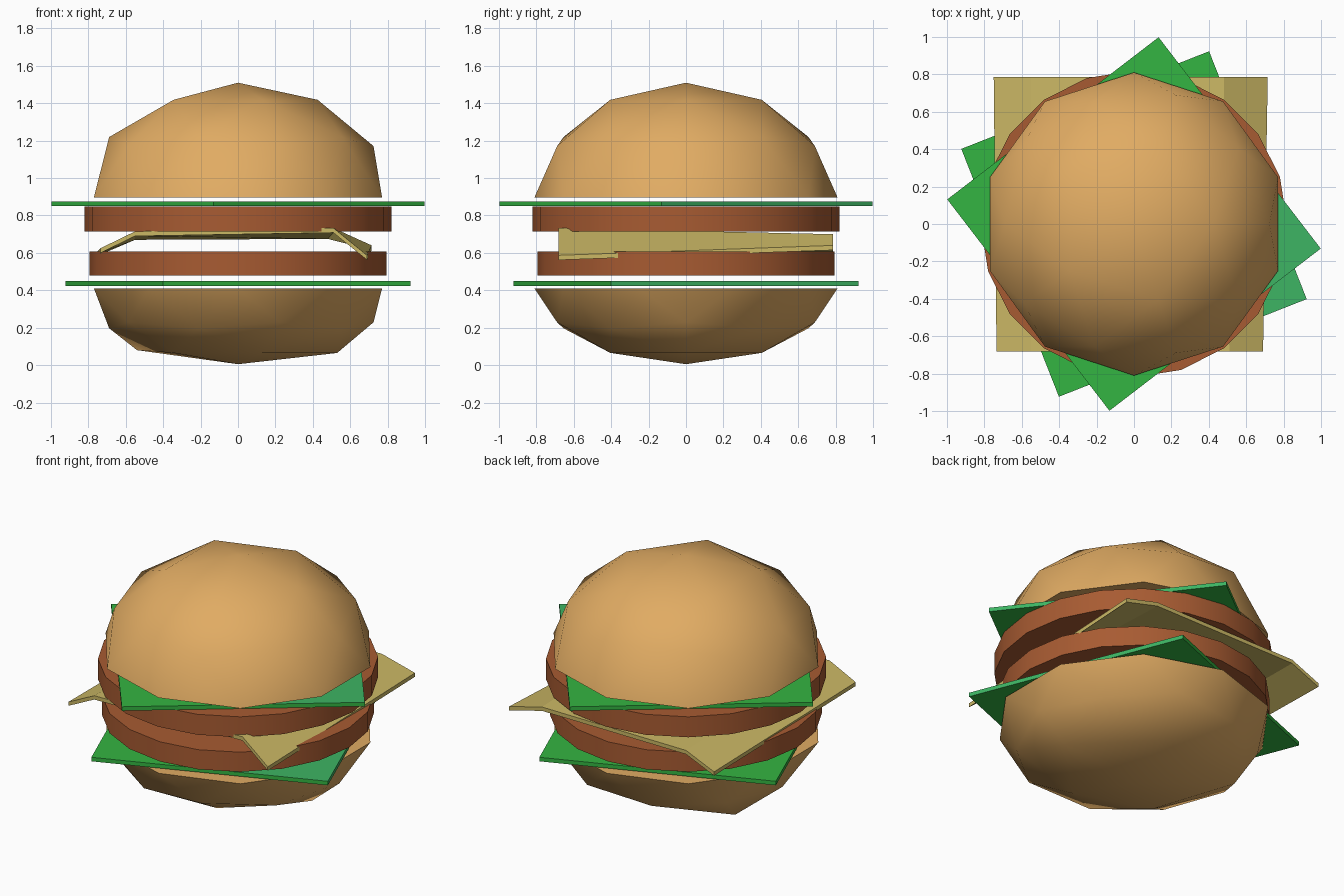
import bpy, bmesh, math
from mathutils import Matrix, Vector

if "Cube" in bpy.data.objects:
    bpy.data.objects.remove(bpy.data.objects["Cube"])


def material(name, rgb):
    m = bpy.data.materials.new(name)
    m.diffuse_color = (*rgb, 1)
    m.use_nodes = True
    m.node_tree.nodes["Principled BSDF"].inputs["Base Color"].default_value = m.diffuse_color
    return m


BUN = material("bun tan", (0.75, 0.41, 0.125))
MEAT = material("patty brown", (0.39, 0.105, 0.032))
CHEESE = material("cheese yellow", (0.60, 0.48, 0.13))
GREEN = material("lettuce green", (0.034, 0.46, 0.054))
TEAL = material("lettuce pale green", (0.047, 0.46, 0.125))


def finish(bm, name, mats, smooth=None):
    bmesh.ops.recalc_face_normals(bm, faces=bm.faces)
    me = bpy.data.meshes.new(name)
    bm.to_mesh(me)
    bm.free()
    ob = bpy.data.objects.new(name, me)
    bpy.context.collection.objects.link(ob)
    for m in mats:
        me.materials.append(m)
    if smooth:
        bpy.ops.object.select_all(action='DESELECT')
        ob.select_set(True)
        bpy.context.view_layer.objects.active = ob
        bpy.ops.object.shade_smooth_by_angle(angle=math.radians(smooth))
    return ob


# Half an icosphere, closed at its flat side; negative height hangs down
def bun(name, z, height, moves=()):
    bm = bmesh.new()
    bmesh.ops.create_icosphere(bm, subdivisions=2, radius=1)
    bmesh.ops.delete(bm, geom=[v for v in bm.verts if v.co.z < -0.01], context='VERTS')
    bmesh.ops.holes_fill(bm, edges=[e for e in bm.edges if e.is_boundary])
    for v in bm.verts:
        v.co = (v.co.x * 0.81, v.co.y * 0.81, z + v.co.z * height)
    for old, new in moves:
        min(bm.verts, key=lambda v: (v.co - Vector(old)).length).co = new
    finish(bm, name, [BUN], 40)


# Twenty-sided disc
def patty(name, radius, z0, z1):
    bm = bmesh.new()
    bmesh.ops.create_cone(bm, cap_ends=True, segments=20, radius1=radius, radius2=radius,
                          depth=z1 - z0, matrix=Matrix.Translation((0, 0, (z0 + z1) / 2)))
    finish(bm, name, [MEAT], 30)


# Thin square leaf, paler on its right corner and back right edge
def lettuce(name, corner_angle, z0, z1):
    bm = bmesh.new()
    bmesh.ops.create_cube(bm, size=1)
    bmesh.ops.subdivide_edges(bm, edges=bm.edges[:], cuts=1, use_grid_fill=True)
    side = 1.007 * math.sqrt(2)
    bm.transform(Matrix.Translation((0, 0, (z0 + z1) / 2))
                 @ Matrix.Rotation(math.radians(corner_angle + 45), 4, 'Z')
                 @ Matrix.Diagonal((side, side, z1 - z0, 1)))
    bm.normal_update()
    for f in bm.faces:
        n, c = f.normal, f.calc_center_median()
        pale_top = n.z > 0.5 and c.x > 0.3
        pale_side = n.x > 0.5 and n.y > 0.2
        f.material_index = int(pale_top or pale_side)
    finish(bm, name, [GREEN, TEAL])


bun("bottom_bun", 0.41, -0.405,
    [((0.426, 0, 0.065), (0.53, 0, 0.065)), ((-0.345, 0.25, 0.065), (-0.54, 0.27, 0.08))])
lettuce("lower_lettuce", -23.5, 0.423, 0.449)
patty("lower_patty", 0.795, 0.48, 0.607)
patty("upper_patty", 0.82, 0.715, 0.847)
lettuce("upper_lettuce", -7.5, 0.85, 0.876)
bun("top_bun", 0.897, 0.613)

# Cheese slice: bent strip between front and back rows, with thickness
front = [(-0.735, 0.60), (-0.55, 0.69), (0.51, 0.708), (0.69, 0.562)]
back = [(-0.75, 0.585), (-0.55, 0.67), (0.48, 0.675), (0.715, 0.615)]
bm = bmesh.new()
rows = [[[bm.verts.new((x, y, z + t)) for x, z in row]
         for y, row in ((-0.682, front), (0.785, back))] for t in (0, 0.025)]
(fl, bl), (fu, bu) = rows
for i in range(3):
    for a, b in ((fl, bl), (fu, bu), (fl, fu), (bl, bu)):
        bm.faces.new((a[i], a[i + 1], b[i + 1], b[i]))
for i in (0, 3):
    bm.faces.new((fl[i], bl[i], bu[i], fu[i]))
finish(bm, "cheese_slice", [CHEESE])
